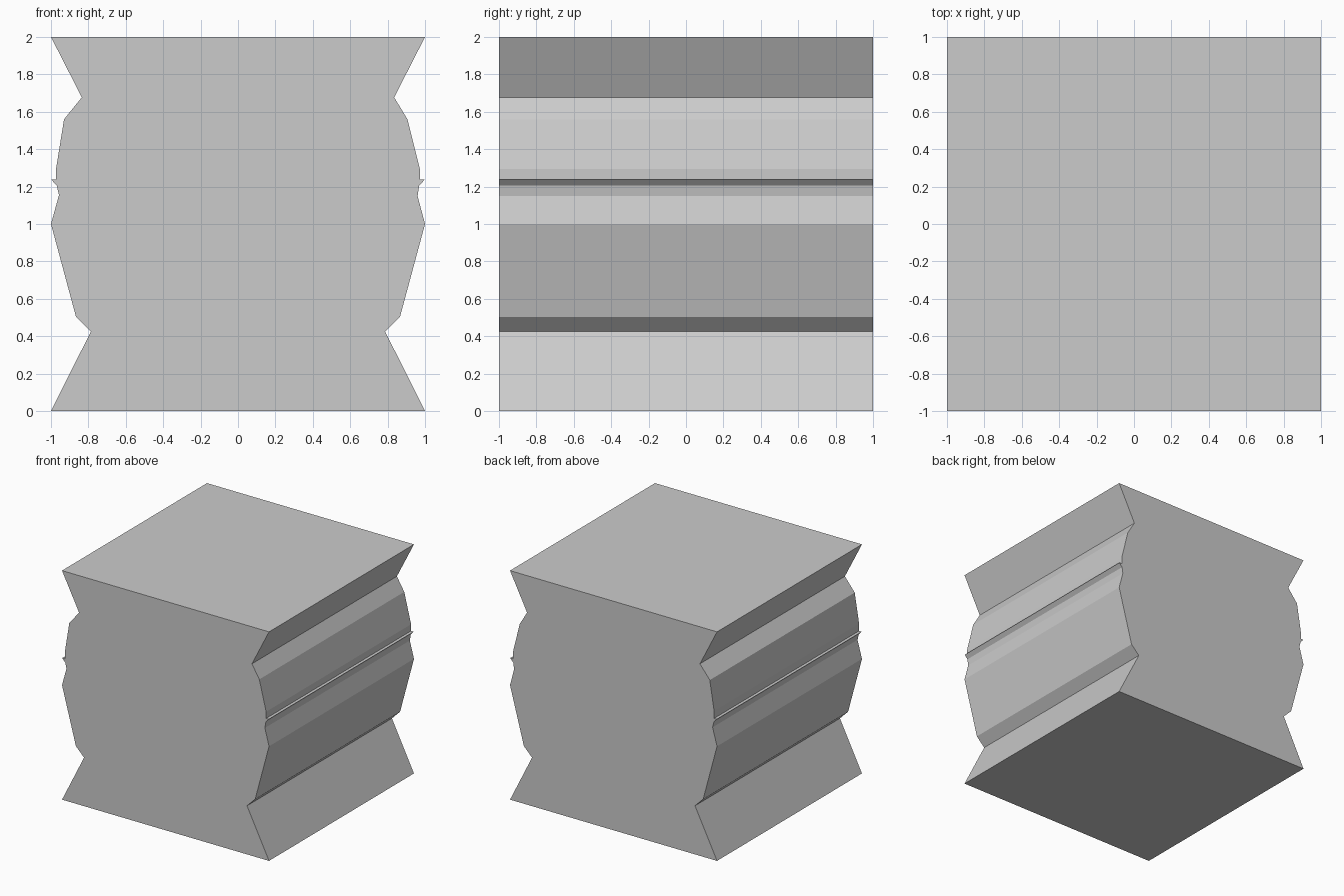
import bpy, bmesh

if "Cube" in bpy.data.objects:
    bpy.data.objects.remove(bpy.data.objects["Cube"])

# Right and left edge outlines (x, z), bottom to top
right = [(1, 0), (0.787, 0.424), (0.866, 0.503), (1, 1), (0.96, 1.15), (0.969, 1.205),
         (0.998, 1.237), (0.972, 1.237), (0.972, 1.295), (0.906, 1.56), (0.835, 1.677), (1, 2)]
left = [(-1, 0), (-0.787, 0.424), (-0.866, 0.503), (-1, 1), (-0.957, 1.155), (-0.969, 1.205),
        (-0.998, 1.237), (-0.972, 1.237), (-0.972, 1.3), (-0.93, 1.56), (-0.835, 1.677), (-1, 2)]

# Notched block: outline extruded from front to back
bm = bmesh.new()
outline = right + left[::-1]
front = bm.faces.new([bm.verts.new((x, -1, z)) for x, z in outline])
extruded = bmesh.ops.extrude_face_region(bm, geom=[front], use_keep_orig=True)
back_verts = [g for g in extruded["geom"] if isinstance(g, bmesh.types.BMVert)]
bmesh.ops.translate(bm, verts=back_verts, vec=(0, 2, 0))
bmesh.ops.recalc_face_normals(bm, faces=bm.faces)

mesh = bpy.data.meshes.new("notched_block")
bm.to_mesh(mesh)
bm.free()
bpy.context.collection.objects.link(bpy.data.objects.new("notched_block", mesh))
